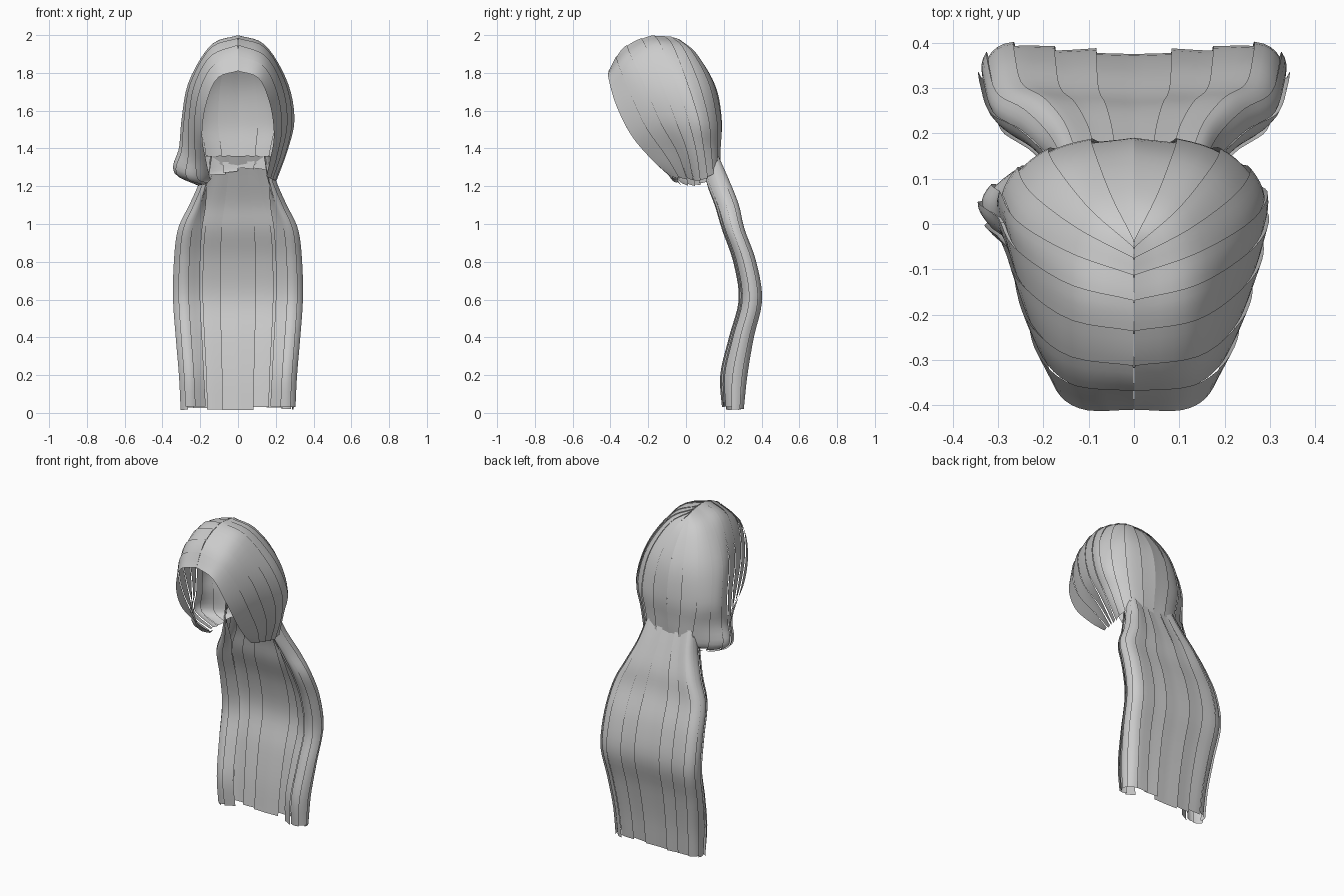
import bpy, bmesh, math, random
from mathutils import Vector

random.seed(4)
if "Cube" in bpy.data.objects:
    bpy.data.objects.remove(bpy.data.objects["Cube"])

hair_grey = bpy.data.materials.new("hair_grey")
hair_grey.use_nodes = True
GREY = (0.6, 0.6, 0.6, 1)
hair_grey.diffuse_color = GREY
hair_grey.node_tree.nodes["Principled BSDF"].inputs["Base Color"].default_value = GREY


def spline(points, t):
    """Point at t (0 to 1) on a smooth curve through the points."""
    last = len(points) - 1
    f = min(max(t, 0), 1) * last
    i = min(int(f), last - 1)
    f -= i
    p1, p2 = points[i], points[i + 1]
    p0 = points[i - 1] if i > 0 else p1 * 2 - p2
    p3 = points[i + 2] if i + 2 <= last else p2 * 2 - p1
    return (p1 * 2 + (p2 - p0) * f + (p0 * 2 - p1 * 5 + p2 * 4 - p3) * f ** 2
            + (p1 * 3 - p0 - p2 * 3 + p3) * f ** 3) / 2


def surface(guides, u, v):
    return spline([spline(g, v) for g in guides], u)


def outward(guides, u, v):
    e = 0.01
    u, v = min(max(u, e), 1 - e), min(max(v, e), 1 - e)
    du = surface(guides, u + e, v) - surface(guides, u - e, v)
    dv = surface(guides, u, v + e) - surface(guides, u, v - e)
    return dv.cross(du).normalized()


def add_strand(bm, guides, side, u0, u1, lift, trim, rows):
    """One lock of hair, lying on the guides with its rear edge lifted."""
    cols = 4
    grid = []
    for i in range(cols + 1):
        k = i / cols
        u = u0 + (u1 - u0) * k
        column = []
        for j in range(rows + 1):
            v = j / rows * (1 - trim)
            p = surface(guides, u, v)
            p += outward(guides, u, v) * lift * k * (0.4 + 0.6 * v)
            x = 0 if u > 0.999 else max(p.x, 0)
            column.append(bm.verts.new((x * side, p.y, p.z)))
        grid.append(column)
    for i in range(cols):
        for j in range(rows):
            quad = [grid[i][j], grid[i][j + 1], grid[i + 1][j + 1], grid[i + 1][j]]
            bm.faces.new(quad if side > 0 else quad[::-1])


def hair_part(name, guides_by_side, strands, lift, rows):
    """Lay strands over both sides, from the front edge to the back centre."""
    bm = bmesh.new()
    for side, guides in guides_by_side.items():
        for n in range(strands):
            final = n == strands - 1
            u1 = 1 if final else (n + 1.12) / strands
            add_strand(bm, guides, side, n / strands, u1, 0 if final else lift,
                       0 if final else random.uniform(0, 0.015), rows)
    bmesh.ops.remove_doubles(bm, verts=[v for v in bm.verts if abs(v.co.x) < 0.0001],
                             dist=0.0005)
    mesh = bpy.data.meshes.new(name)
    bm.to_mesh(mesh)
    bm.free()
    mesh.materials.append(hair_grey)
    obj = bpy.data.objects.new(name, mesh)
    bpy.context.collection.objects.link(obj)
    bpy.ops.object.select_all(action="DESELECT")
    obj.select_set(True)
    bpy.context.view_layer.objects.active = obj
    bpy.ops.object.shade_smooth_by_angle(angle=math.radians(50))
    return obj


def vectors(rows):
    return [[Vector(p) for p in row] for row in rows]


# Crown: each guide runs from the parting down the side, face rim first
crown = vectors([
    [(0, -.41, 1.81), (.11, -.41, 1.77), (.17, -.37, 1.63), (.19, -.29, 1.47), (.17, -.18, 1.34), (.15, -.08, 1.25)],
    [(0, -.33, 1.93), (.14, -.31, 1.87), (.22, -.24, 1.72), (.245, -.16, 1.54), (.215, -.06, 1.38), (.17, 0, 1.24)],
    [(0, -.2, 1.99), (.14, -.17, 1.94), (.25, -.09, 1.75), (.285, -.02, 1.56), (.255, .03, 1.4), (.19, .06, 1.23)],
    [(0, -.1, 1.99), (.13, -.05, 1.93), (.245, .02, 1.75), (.28, .08, 1.55), (.235, .1, 1.4), (.19, .12, 1.25)],
    [(0, -.05, 1.98), (.09, .03, 1.91), (.16, .12, 1.74), (.18, .16, 1.54), (.16, .16, 1.4), (.14, .16, 1.28)],
    [(0, -.03, 1.97), (0, .07, 1.88), (0, .16, 1.72), (0, .19, 1.54), (0, .18, 1.4), (0, .17, 1.3)],
])

# Right side of the crown flares out at the bottom and curls under
flick_ends = vectors([
    [(.17, -.18, 1.34), (.15, -.08, 1.25), (.14, -.04, 1.24)],
    [(.245, -.09, 1.36), (.25, -.06, 1.25), (.17, -.03, 1.22)],
    [(.3, 0, 1.4), (.33, .03, 1.28), (.2, .03, 1.21)],
    [(.28, .08, 1.4), (.29, .09, 1.27), (.18, .08, 1.22)],
    [(.16, .16, 1.4), (.14, .16, 1.28), (.13, .15, 1.26)],
    [(0, .18, 1.4), (0, .17, 1.3), (0, .165, 1.28)],
])
flicked = [g[:4] + end for g, end in zip(crown, flick_ends)]
hair_part("crown_hair", {1: crown, -1: flicked}, 9, 0.012, 26)

# Long back fall: height, half width, back y, front y, inner edge x
FALL = [
    (1.36, .165, .165, .09, .15), (1.23, .195, .22, .11, .165),
    (1.1, .25, .27, .16, .17), (.97, .31, .3, .2, .19),
    (.8, .33, .36, .26, .2), (.6, .333, .39, .29, .2),
    (.4, .318, .345, .24, .19), (.2, .3, .31, .195, .18), (.015, .29, .29, .205, .17),
]


def fall_section(z, wide, back, front, inner):
    """Half section: rolled front edge, rounded side, nearly flat back."""
    return [Vector(p) for p in (
        (inner, front + .015, z), (wide * .86, front, z),
        (wide, (front + back) / 2, z), (wide * .86, back, z),
        (wide * .45, back - .01, z), (0, back - .015, z))]


sections = [fall_section(*row) for row in FALL]
fall = [list(guide) for guide in zip(*sections)]
hair_part("back_fall_hair", {1: fall, -1: fall}, 8, 0.014, 36)
